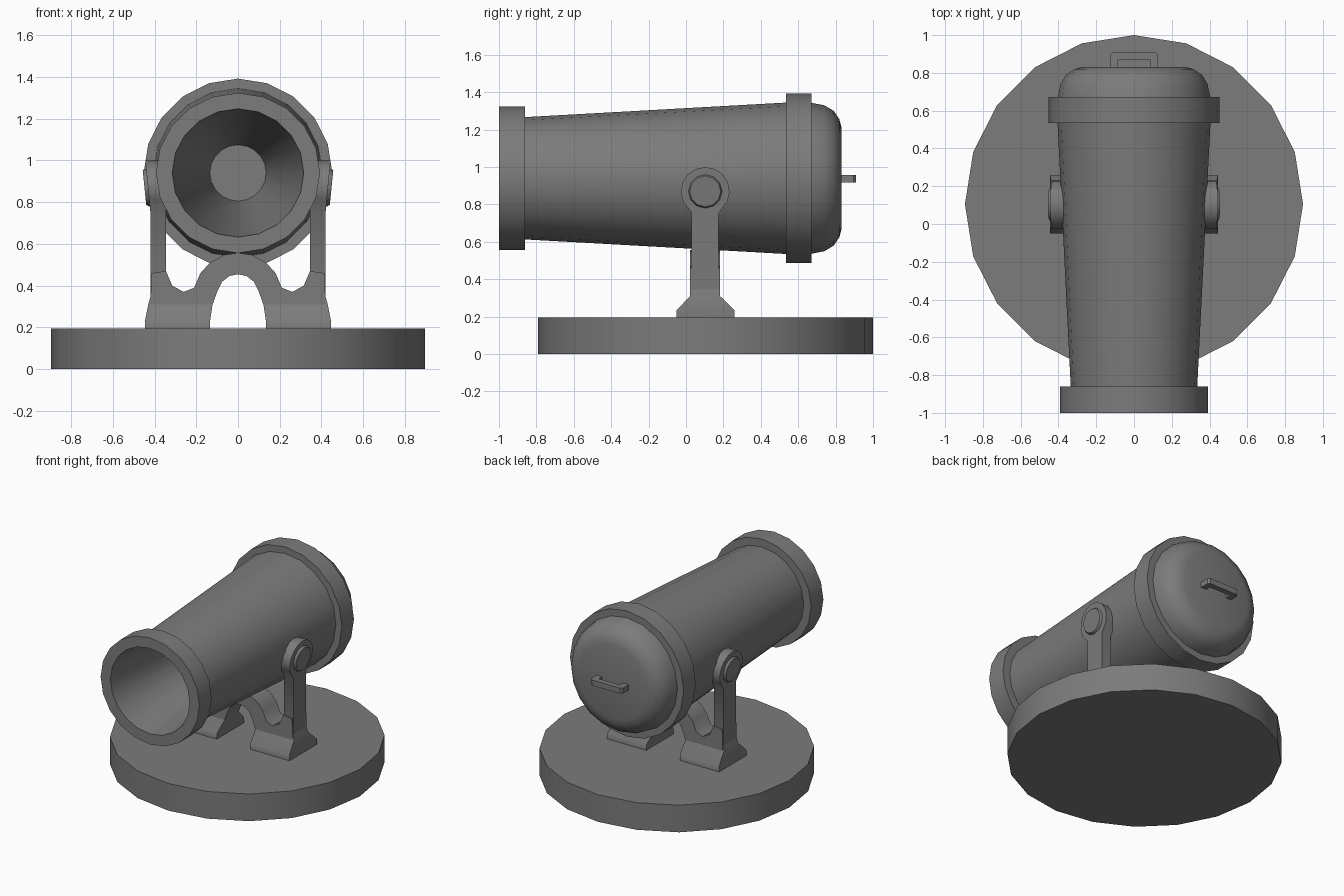
import bpy, bmesh
from math import cos, sin, pi, radians

if "Cube" in bpy.data.objects:
    bpy.data.objects.remove(bpy.data.objects["Cube"])

AXIS_Z = 0.94
dark = bpy.data.materials.new("dark_iron")
dark.diffuse_color = (0.2, 0.2, 0.2, 1)
dark.use_nodes = True
dark.node_tree.nodes["Principled BSDF"].inputs["Base Color"].default_value = dark.diffuse_color


def style(ob, angle):
    ob.data.materials.append(dark)
    bpy.ops.object.select_all(action='DESELECT')
    ob.select_set(True)
    bpy.context.view_layer.objects.active = ob
    bpy.ops.object.shade_smooth_by_angle(angle=radians(angle))


def finish(name, bm, angle=30):
    me = bpy.data.meshes.new(name)
    bm.to_mesh(me)
    bm.free()
    ob = bpy.data.objects.new(name, me)
    bpy.context.collection.objects.link(ob)
    style(ob, angle)
    return ob


def ring(bm, r, y, squash=1.0, n=20):
    return [bm.verts.new((r * cos(2 * pi * k / n), y, AXIS_Z + r * squash * sin(2 * pi * k / n)))
            for k in range(n)]


def lathe(name, profile):
    """Skin (radius, y, squash) rings along the barrel axis."""
    bm = bmesh.new()
    rings = [ring(bm, *p) for p in profile]
    for a, b in zip(rings, rings[1:]):
        for k in range(20):
            m = (k + 1) % 20
            bm.faces.new((a[k], a[m], b[m], b[k]))
    return rings, bm


def loft(name, sections, angle=30):
    """Skin closed sections with equal point counts, capping both ends."""
    bm = bmesh.new()
    loops = [[bm.verts.new(p) for p in s] for s in sections]
    n = len(loops[0])
    for a, b in zip(loops, loops[1:]):
        for k in range(n):
            bm.faces.new((a[k], a[(k + 1) % n], b[(k + 1) % n], b[k]))
    bm.faces.new(loops[0])
    bm.faces.new(loops[-1])
    bmesh.ops.recalc_face_normals(bm, faces=bm.faces)
    return finish(name, bm, angle)


# round base
bpy.ops.mesh.primitive_cylinder_add(vertices=20, radius=0.895, depth=0.195,
                                    location=(0, 0.105, 0.0975))
base = bpy.context.object
base.name = "round_base"
style(base, 30)

# muzzle ring with tapering bore, slightly flattened at the mouth
SQ = 0.976
rings, bm = lathe("muzzle", [(0.33, -0.86, SQ), (0.393, -0.86, SQ), (0.393, -1.0, SQ),
                             (0.315, -1.0, SQ), (0.135, 0.3)])
bm.faces.new(rings[-1])
finish("muzzle_and_bore", bm)

# domed cap and breech ring
rings, bm = lathe("breech", [(0.27, 0.832), (0.315, 0.82), (0.36, 0.79), (0.39, 0.74),
                             (0.403, 0.672), (0.452, 0.672), (0.452, 0.535), (0.40, 0.535)])
bm.faces.new(rings[0][::-1])
finish("breech_cap", bm, 40)

# tapered barrel tube
rings, bm = lathe("barrel", [(0.405, 0.54), (0.335, -0.86, SQ)])
finish("barrel", bm)

# rear handle
outer = [(0.127, 0.82), (0.127, 0.895), (0.112, 0.91)]
inner = [(0.085, 0.87), (0.085, 0.82)]
outline = outer + [(-x, y) for x, y in reversed(outer)] + \
    [(-x, y) for x, y in reversed(inner)] + inner
loft("rear_handle", [[(x, y, z) for x, y in outline] for z in (0.917, 0.957)])

# arched cradle between the uprights
over = [(0.42, 0.30), (0.415, 0.46), (0.345, 0.47), (0.315, 0.40), (0.26, 0.37), (0.21, 0.39),
        (0.18, 0.46), (0.135, 0.51), (0.065, 0.548)]
under = [(0.04, 0.447), (0.075, 0.42), (0.10, 0.37), (0.125, 0.30)]
outline = over + [(0, 0.557)] + [(-x, z) for x, z in reversed(over)] + \
    [(-x, z) for x, z in reversed(under)] + [(0, 0.455)] + under
loft("arched_cradle", [[(x, y, z) for x, z in outline] for y in (0.022, 0.182)], 50)

# upright outline with round head, in (y, z)
CY, CZ = 0.103, 0.87
upright = [(0.03, 0.30), (0.03, 0.755)]
upright += [(CY + 0.13 * cos(a), CZ + 0.13 * sin(a))
            for a in [radians(205 - 23 * k) for k in range(11)]]
upright += [(0.175, 0.755), (0.175, 0.30)]


def lean(z):
    return max(0, z - 0.76) * 0.1


def rect(x0, x1, y0, y1, z, s):
    return [(s * x0, y0, z), (s * x1, y0, z), (s * x1, y1, z), (s * x0, y1, z)]


for side, s in (("left", -1), ("right", 1)):
    # upright
    loft(side + "_upright", [[(s * (x + lean(z)), y, z) for y, z in upright]
                             for x in (0.345, 0.42)], 45)
    # pivot pin
    sections = []
    for r, x in ((0.09, 0.36), (0.09, 0.425), (0.083, 0.437)):
        arc = [(CY + r * cos(2 * pi * k / 12), CZ + r * sin(2 * pi * k / 12)) for k in range(12)]
        sections.append([(s * (x + lean(z)), y, z) for y, z in arc])
    loft(side + "_pivot_pin", sections)
    # flared foot
    loft(side + "_foot", [rect(0.135, 0.445, -0.05, 0.26, 0.19, s),
                          rect(0.133, 0.445, -0.05, 0.26, 0.235, s),
                          rect(0.122, 0.43, 0.022, 0.182, 0.31, s),
                          rect(0.108, 0.416, 0.026, 0.178, 0.36, s)], 60)
